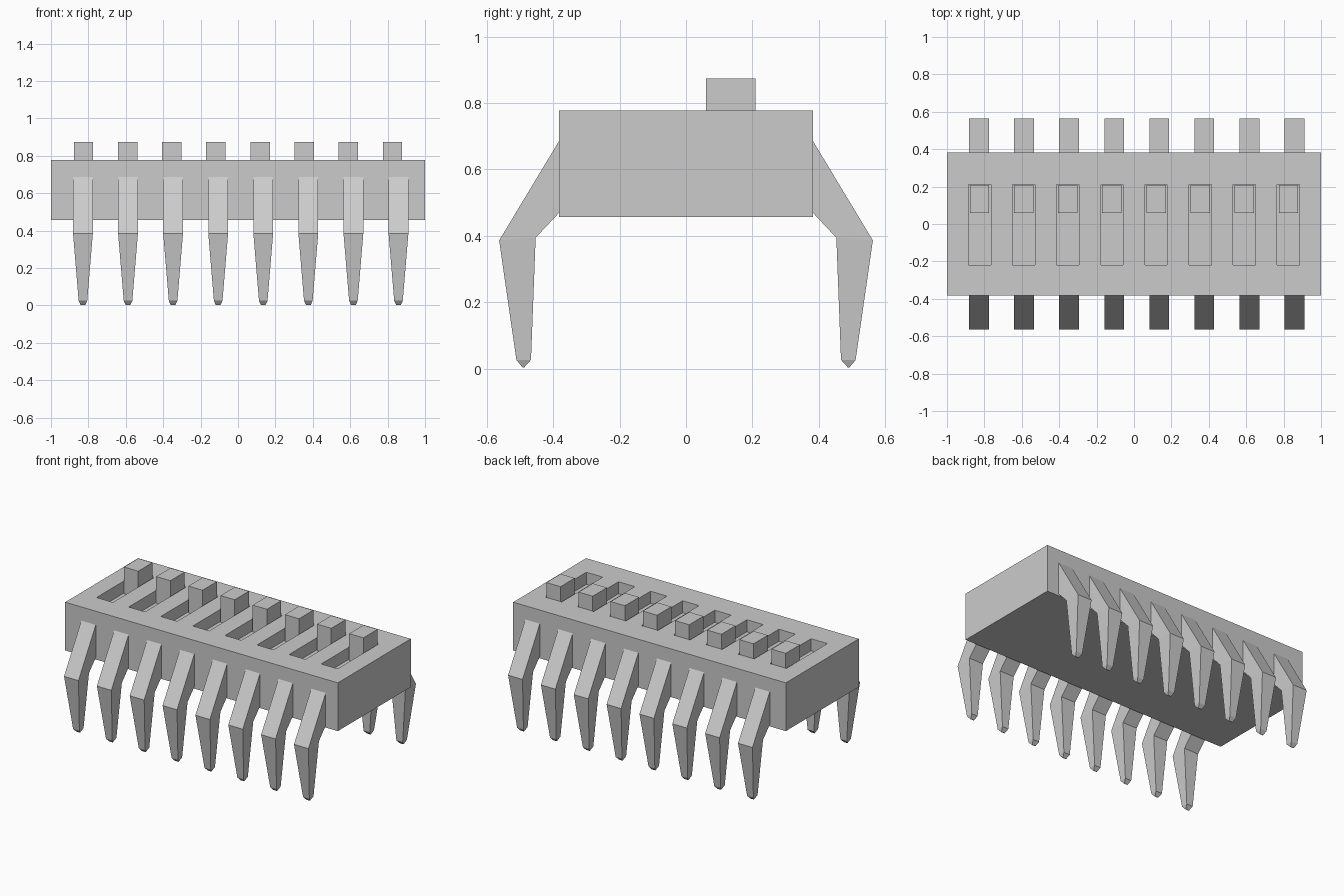
import bpy, bmesh
from mathutils import Matrix, Vector

if "Cube" in bpy.data.objects:
    bpy.data.objects.remove(bpy.data.objects["Cube"])

COUNT = 8


def new_object(name, bm):
    bmesh.ops.recalc_face_normals(bm, faces=bm.faces)
    mesh = bpy.data.meshes.new(name)
    bm.to_mesh(mesh)
    bm.free()
    ob = bpy.data.objects.new(name, mesh)
    bpy.context.collection.objects.link(ob)
    return ob


def add_box(bm, x, y, z):
    """Add a box spanning the given (low, high) ranges."""
    lo, hi = Vector((x[0], y[0], z[0])), Vector((x[1], y[1], z[1]))
    bmesh.ops.create_cube(bm, size=1, matrix=Matrix.Translation((lo + hi) / 2)
                          @ Matrix.Diagonal((*(hi - lo), 1)))


def spaced(first, last):
    return [first + (last - first) * i / (COUNT - 1) for i in range(COUNT)]


# Housing block
bm = bmesh.new()
add_box(bm, (-1, 1), (-0.382, 0.382), (0.457, 0.777))
body = new_object("housing", bm)

# Row of slots cut into the top
bm = bmesh.new()
for x in spaced(-0.824, 0.824):
    add_box(bm, (x - 0.06, x + 0.06), (-0.219, 0.212), (0.697, 0.9))
cutter = new_object("slot_cutter", bm)
cutter.hide_render = True
cut = body.modifiers.new("slots", 'BOOLEAN')
cut.operation = 'DIFFERENCE'
cut.solver = 'EXACT'
cut.object = cutter
bpy.context.view_layer.objects.active = body
bpy.ops.object.modifier_apply(modifier=cut.name)
bpy.data.objects.remove(cutter)

# Switch sliders standing at the back end of each slot
for i, x in enumerate(spaced(-0.826, 0.826)):
    bm = bmesh.new()
    add_box(bm, (x - 0.052, x + 0.052), (0.06, 0.209), (0.69, 0.874))
    new_object(f"slider_{i + 1}", bm)

# Bent, tapered pins: (outer y, outer z, inner y, inner z, half width)
SECTIONS = [
    (0.378, 0.693, 0.378, 0.474, 0.053),
    (0.563, 0.386, 0.453, 0.394, 0.053),
    (0.511, 0.026, 0.467, 0.026, 0.023),
    (0.492, 0.003, 0.488, 0.003, 0.013),
]


def make_pin(name, x, side):
    bm = bmesh.new()
    rings = []
    for yo, zo, yi, zi, w in SECTIONS:
        rings.append([bm.verts.new(p) for p in (
            (x - w, side * yo, zo), (x + w, side * yo, zo),
            (x + w, side * yi, zi), (x - w, side * yi, zi))])
    for a, b in zip(rings, rings[1:]):
        for k in range(4):
            n = (k + 1) % 4
            bm.faces.new((a[k], a[n], b[n], b[k]))
    bm.faces.new(rings[0])
    bm.faces.new(rings[-1])
    return new_object(name, bm)


for i, x in enumerate(spaced(-0.829, 0.858)):
    make_pin(f"front_pin_{i + 1}", x, -1)
    make_pin(f"back_pin_{i + 1}", x, 1)
